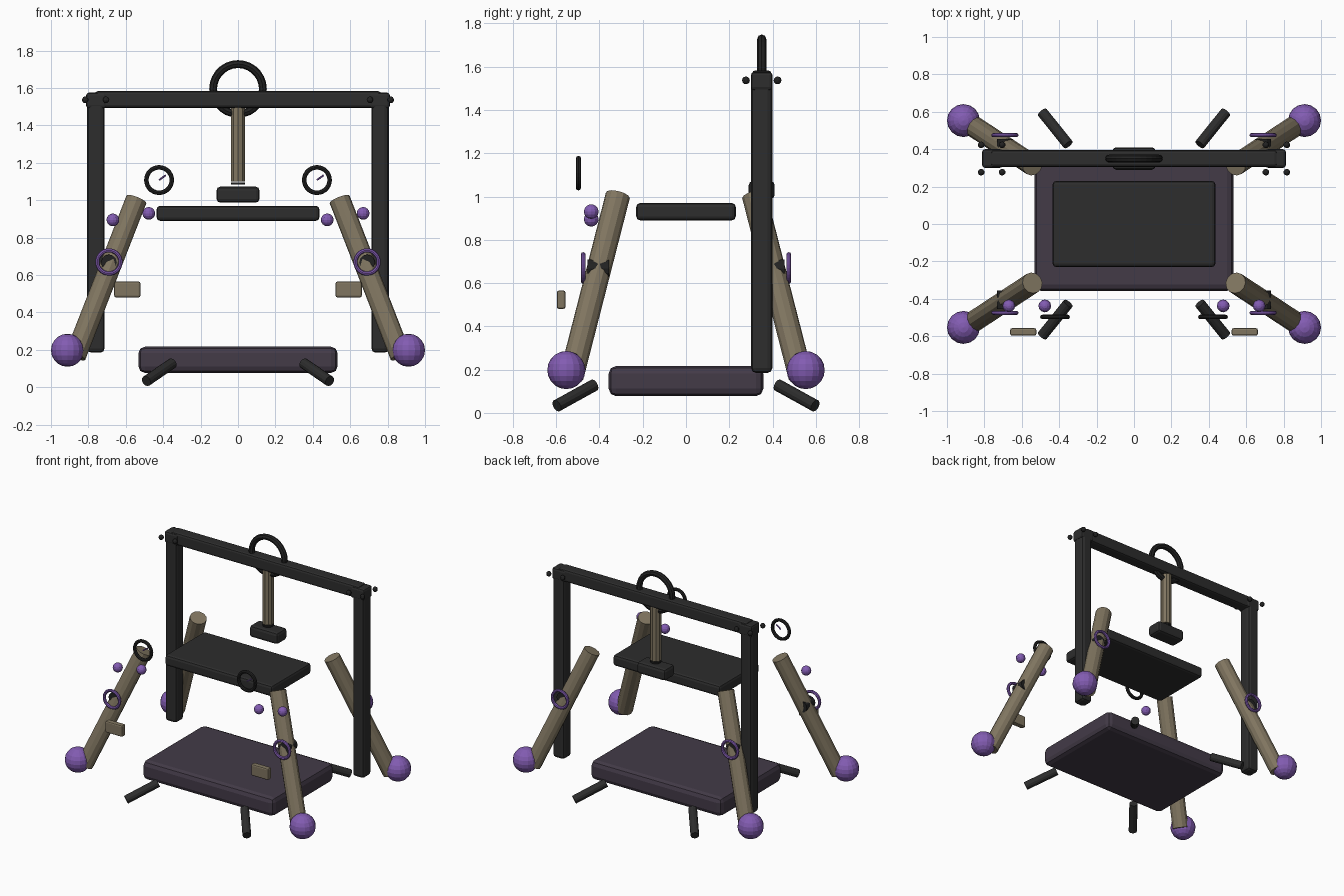
import bpy
from math import radians
from mathutils import Vector

cube = bpy.data.objects.get("Cube")
if cube:
    bpy.data.objects.remove(cube, do_unlink=True)


def material(name, r, g, b):
    m = bpy.data.materials.new(name)
    m.use_nodes = True
    m.diffuse_color = (r, g, b, 1)
    m.node_tree.nodes["Principled BSDF"].inputs["Base Color"].default_value = (r, g, b, 1)
    return m


CHARCOAL = material("charcoal", 0.026, 0.026, 0.026)
BLACK = material("black", 0.016, 0.016, 0.016)
TAN = material("tan", 0.215, 0.178, 0.117)
PURPLE = material("purple", 0.225, 0.107, 0.445)
PLUM = material("dark_plum", 0.056, 0.043, 0.064)


def finish(name, mat):
    ob = bpy.context.object
    ob.name = name
    ob.data.materials.append(mat)
    return ob


def box(name, mat, loc, size, bevel):
    bpy.ops.mesh.primitive_cube_add(size=1, location=loc)
    ob = finish(name, mat)
    ob.scale = size
    bpy.ops.object.transform_apply(location=False, rotation=False, scale=True)
    mod = ob.modifiers.new("bevel", "BEVEL")
    mod.width = bevel
    mod.segments = 2
    return ob


def rod(name, mat, a, b, radius, sides=12):
    a, b = Vector(a), Vector(b)
    bpy.ops.mesh.primitive_cylinder_add(
        vertices=sides, radius=radius, depth=(b - a).length, location=(a + b) / 2,
        rotation=(b - a).to_track_quat("Z", "Y").to_euler())
    return finish(name, mat)


def ball(name, mat, loc, radius, segments=16, rings=10):
    bpy.ops.mesh.primitive_uv_sphere_add(
        segments=segments, ring_count=rings, radius=radius, location=loc)
    return finish(name, mat)


def ring(name, mat, loc, major, minor):
    # Upright ring facing the front
    bpy.ops.mesh.primitive_torus_add(
        major_segments=28, minor_segments=8, major_radius=major, minor_radius=minor,
        location=loc, rotation=(radians(90), 0, 0))
    return finish(name, mat)


# Base slab and work bed
box("base", PLUM, (0, 0, 0.147), (1.065, 0.715, 0.14), 0.035)
box("bed", CHARCOAL, (0, 0, 0.93), (0.87, 0.46, 0.08), 0.018)

# Gantry beam with its hanging head
GY = 0.35
box("beam", CHARCOAL, (0, GY, 1.538), (1.53, 0.09, 0.09), 0.015)
ring("top_ring", BLACK, (0, GY, 1.595), 0.133, 0.021)
rod("head_rod", TAN, (0, GY, 1.1), (0, GY, 1.51), 0.039, 10)
rod("head_collar", BLACK, (0, GY, 1.083), (0, GY, 1.094), 0.038)
box("head", CHARCOAL, (0, GY, 1.03), (0.23, 0.12, 0.085), 0.02)

for sx, side in ((-1, "right"), (1, "left")):
    # Gantry posts, corner brackets and bolts
    box(side + "_post", CHARCOAL, (sx * 0.76, GY, 0.87), (0.092, 0.098, 1.37), 0.022)
    box(side + "_bracket", CHARCOAL, (sx * 0.757, GY, 1.533), (0.11, 0.1, 0.085), 0.015)
    for bx in (0.705, 0.817):
        for by in (-0.073, 0.073):
            ball(side + "_bolt", BLACK, (sx * bx, GY + by, 1.537), 0.018, 10, 6)

    # Splayed legs, ball ends, joints, joint rings and feet
    for sy, end in ((-1, "front"), (1, "back")):
        tag = end + "_" + side
        rod(tag + "_leg", TAN, (sx * 0.543, sy * 0.315, 1.005),
            (sx * 0.87, sy * 0.53, 0.167), 0.057)
        ball(tag + "_leg_ball", PURPLE, (sx * 0.912, sy * 0.553, 0.198), 0.088)
        rod(tag + "_joint", BLACK, (sx * 0.69, sy * 0.355, 0.668),
            (sx * 0.69, sy * 0.455, 0.668), 0.042)
        ring(tag + "_joint_ring", PURPLE, (sx * 0.69, sy * 0.475, 0.67), 0.062, 0.011)
        rod(tag + "_foot", CHARCOAL, (sx * 0.49, sy * 0.597, 0.033),
            (sx * 0.352, sy * 0.425, 0.128), 0.029)

    # Front gauges with needles, and tan tags
    ring(side + "_gauge", BLACK, (sx * 0.422, -0.497, 1.108), 0.068, 0.012)
    rod(side + "_needle", PURPLE, (sx * 0.422, -0.497, 1.108),
        (sx * 0.422 + 0.036, -0.497, 1.134), 0.005, 6)
    box(side + "_tag", TAN, (sx * 0.592, -0.577, 0.523), (0.14, 0.04, 0.085), 0.01)

    # Pair of small floating beads
    for dx, z in ((-0.096, 0.895), (0.096, 0.93)):
        ball(side + "_bead", PURPLE, (sx * 0.573 + dx, -0.438, z), 0.034, 12, 8)
